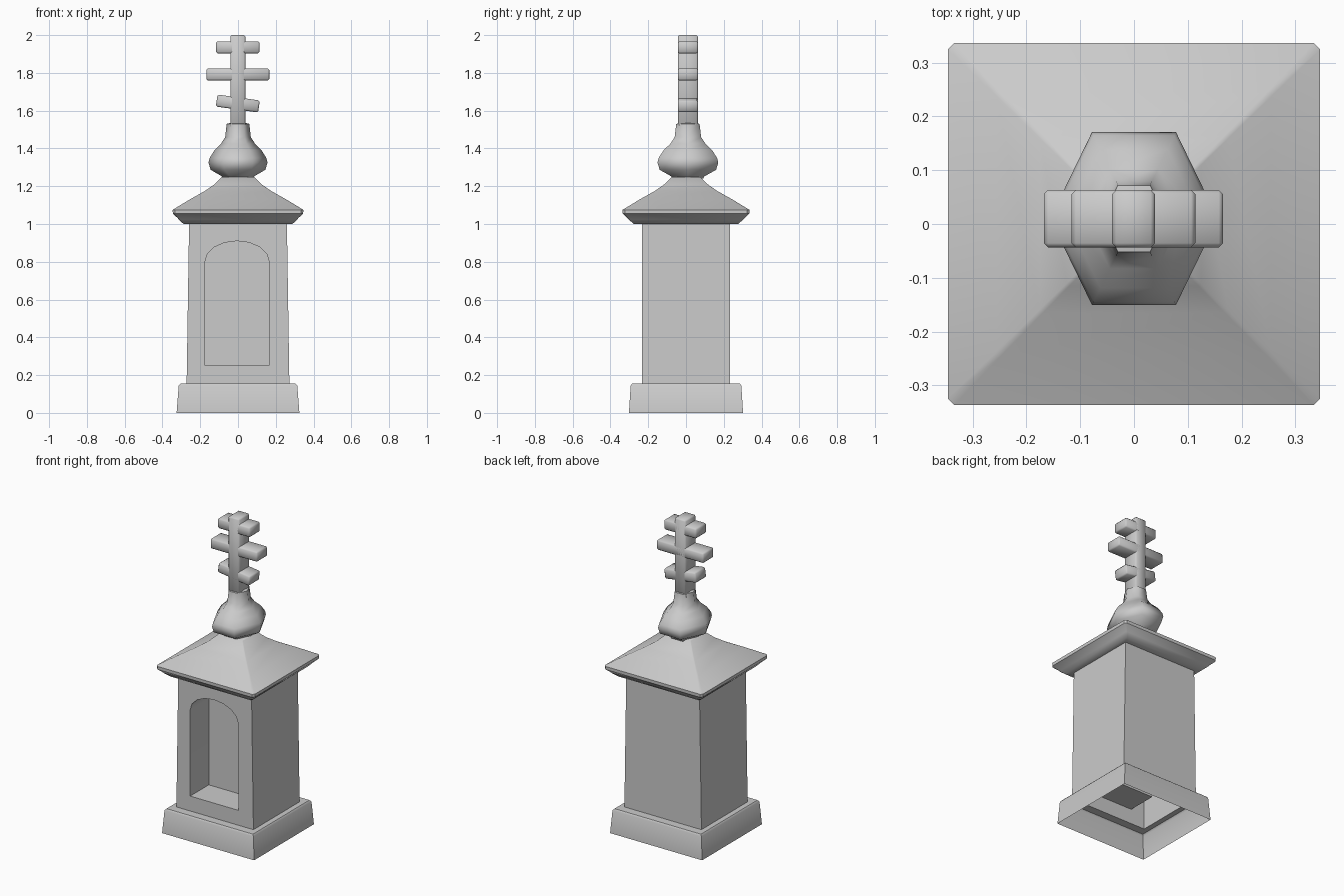
import bpy, bmesh
from math import sin, cos, pi, radians

if "Cube" in bpy.data.objects:
    bpy.data.objects.remove(bpy.data.objects["Cube"])


def finish(bm, name, angle=40):
    bmesh.ops.recalc_face_normals(bm, faces=bm.faces)
    mesh = bpy.data.meshes.new(name)
    bm.to_mesh(mesh)
    bm.free()
    ob = bpy.data.objects.new(name, mesh)
    bpy.context.collection.objects.link(ob)
    bpy.ops.object.select_all(action='DESELECT')
    ob.select_set(True)
    bpy.context.view_layer.objects.active = ob
    bpy.ops.object.shade_smooth_by_angle(angle=radians(angle))
    return ob


def loft(bm, rings):
    loops = [[bm.verts.new(p) for p in ring] for ring in rings]
    for a, b in zip(loops, loops[1:]):
        n = len(a)
        for i in range(n):
            j = (i + 1) % n
            bm.faces.new((a[i], a[j], b[j], b[i]))
    return loops


def rect(hx, hy, z):
    return [(-hx, -hy, z), (hx, -hy, z), (hx, hy, z), (-hx, hy, z)]


def cut_rect(hx, hy, z, c):
    return [(-hx + c, -hy, z), (hx - c, -hy, z), (hx, -hy + c, z), (hx, hy - c, z),
            (hx - c, hy, z), (-hx + c, hy, z), (-hx, hy - c, z), (-hx, -hy + c, z)]


# Hollow plinth, open underneath, with a ledge in to the body
bm = bmesh.new()
loft(bm, [rect(0.325, 0.302, 0), rect(0.314, 0.293, 0.145),
          rect(0.305, 0.285, 0.155), rect(0.272, 0.233, 0.155)])
finish(bm, "plinth")

# Tapered body; the front wall is refilled around an arched niche
bm = bmesh.new()
low, top = loft(bm, [rect(0.272, 0.233, 0.155), rect(0.259, 0.233, 1.0)])
front = next(f for f in bm.faces if all(v.co.y < 0 for v in f.verts))
border = list(front.edges)
bmesh.ops.delete(bm, geom=[front], context='FACES_ONLY')
outline = [(-0.175, 0.25), (0.165, 0.25)]
outline += [(-0.005 + 0.17 * cos(pi * i / 8), 0.8 + 0.11 * sin(pi * i / 8)) for i in range(9)]
rim, back = loft(bm, [[(x, y, z) for x, z in outline] for y in (-0.233, -0.045)])
bm.faces.new(back)
rim_edges = [bm.edges.get((rim[i - 1], rim[i])) for i in range(len(rim))]
bmesh.ops.triangle_fill(bm, edges=border + rim_edges, use_beauty=True, normal=(0, -1, 0))
finish(bm, "body")

# Flared roof with stepped cornice
bm = bmesh.new()
profile = [(0.255, 0.229, 1.0, 0.004), (0.288, 0.275, 1.0, 0.006), (0.312, 0.302, 1.022, 0.008),
           (0.318, 0.308, 1.03, 0.008), (0.345, 0.335, 1.055, 0.012), (0.346, 0.336, 1.075, 0.012),
           (0.255, 0.245, 1.13, 0.008), (0.175, 0.165, 1.175, 0.006),
           (0.125, 0.115, 1.21, 0.005), (0.085, 0.075, 1.25, 0.004)]
loops = loft(bm, [cut_rect(*p) for p in profile])
bm.faces.new(loops[-1])
finish(bm, "roof")

# Six-sided onion dome and collar
bm = bmesh.new()
profile = [(0.078, 1.24), (0.085, 1.252), (0.145, 1.287), (0.156, 1.325), (0.15, 1.35),
           (0.125, 1.39), (0.09, 1.425), (0.068, 1.46), (0.06, 1.53), (0.04, 1.535)]
loops = loft(bm, [[(r * cos(k * pi / 3), 0.01 + 1.19 * r * sin(k * pi / 3), z)
                   for k in range(6)] for r, z in profile])
bm.faces.new(loops[-1])
finish(bm, "onion_dome", 65)


# Cross: post and three bars with softened edges
def block(name, w, z0, z1, tilt=0):
    bm = bmesh.new()
    bmesh.ops.create_cube(bm, size=1)
    bmesh.ops.scale(bm, vec=(w, 0.107, z1 - z0), verts=bm.verts)
    bmesh.ops.bevel(bm, geom=bm.edges[:], offset=0.008, segments=1, affect='EDGES')
    ob = finish(bm, name, 50)
    ob.location = (-0.001, 0.01, (z0 + z1) / 2)
    ob.rotation_euler.y = radians(tilt)


block("cross_post", 0.08, 1.5, 2.0)
block("cross_top_bar", 0.23, 1.903, 1.967)
block("cross_middle_bar", 0.333, 1.76, 1.824)
block("cross_slanted_bar", 0.226, 1.606, 1.67, 8)
